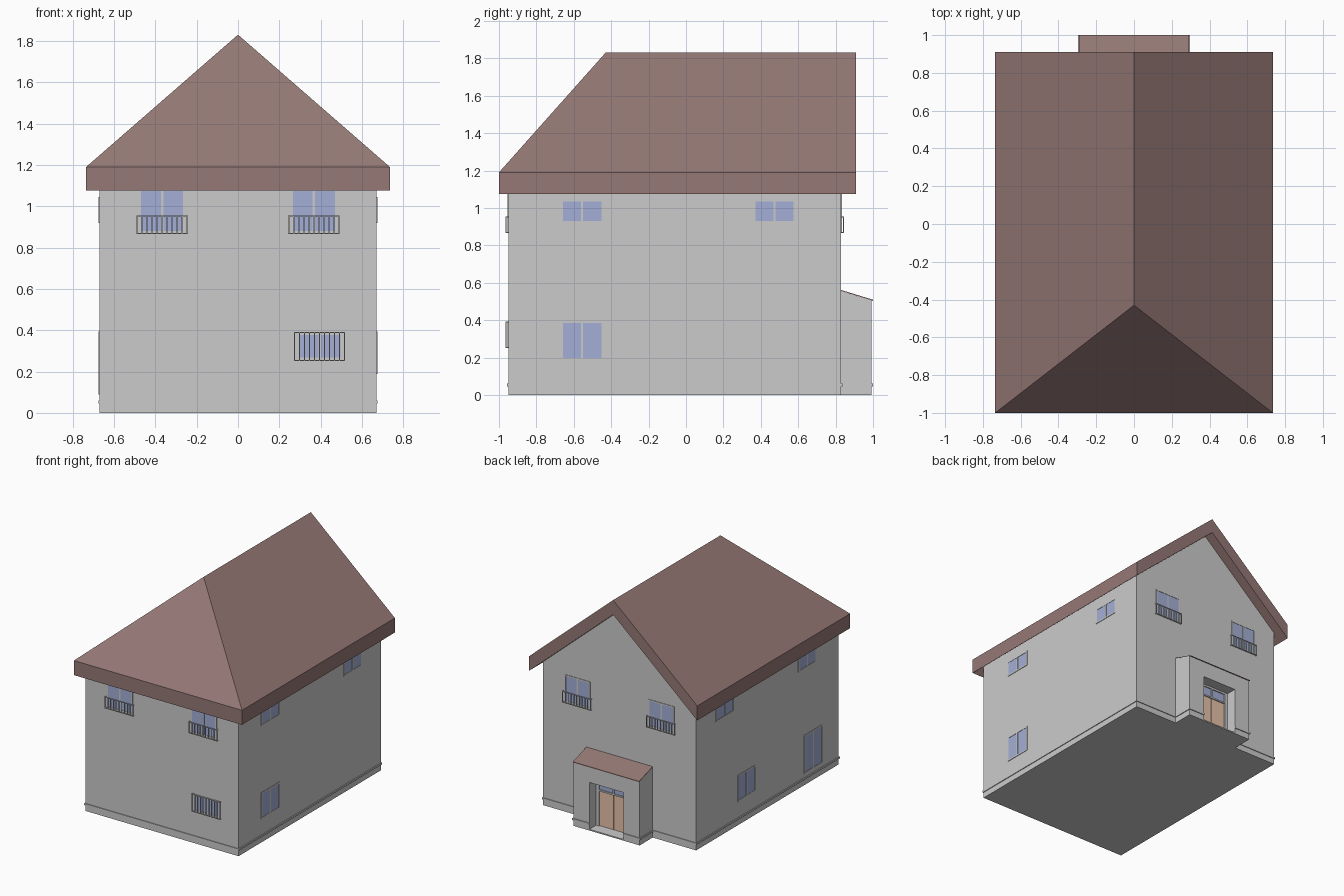
import bpy, bmesh

if "Cube" in bpy.data.objects:
    bpy.data.objects.remove(bpy.data.objects["Cube"])

def material(name, rgb):
    m = bpy.data.materials.new(name)
    m.diffuse_color = (*rgb, 1)
    m.use_nodes = True
    m.node_tree.nodes["Principled BSDF"].inputs["Base Color"].default_value = m.diffuse_color
    return m

BROWN = material("roof_brown", (0.30, 0.19, 0.18))
GLASS = material("glass_blue", (0.37, 0.43, 0.67))
TAN = material("door_tan", (0.80, 0.55, 0.40))
LIGHT = material("frame_light", (0.9, 0.9, 0.9))

def build(name, verts, faces, mat=None):
    me = bpy.data.meshes.new(name)
    bm = bmesh.new()
    vs = [bm.verts.new(v) for v in verts]
    for f in faces:
        bm.faces.new([vs[i] for i in f])
    bmesh.ops.recalc_face_normals(bm, faces=bm.faces[:])
    bm.to_mesh(me)
    bm.free()
    ob = bpy.data.objects.new(name, me)
    bpy.context.collection.objects.link(ob)
    if mat:
        me.materials.append(mat)
    return ob

CUBE = [(0, 1, 3, 2), (4, 6, 7, 5), (0, 4, 5, 1), (2, 3, 7, 6), (0, 2, 6, 4), (1, 5, 7, 3)]

def boxes(name, spans, mat=None):
    """One object made of axis-aligned boxes ((x0,x1),(y0,y1),(z0,z1))."""
    vs, fs = [], []
    for xs, ys, zs in spans:
        n = len(vs)
        vs += [(x, y, z) for x in sorted(xs) for y in sorted(ys) for z in sorted(zs)]
        fs += [tuple(i + n for i in f) for f in CUBE]
    return build(name, vs, fs, mat)

W, Y0, Y1 = 0.67, -0.95, 0.83          # wall half width, front and back
RW, R0, R1 = 0.735, -1.0, 0.91         # roof half width, front and back
EAVE, TOP, HIP, T = 1.19, 1.83, -0.43, 0.115
UNDER = EAVE - T + (RW - W) * (TOP - EAVE) / RW

# House walls, rising to the underside of the roof with a gable at the back
build("house_walls",
      [(-W, Y0, 0), (W, Y0, 0), (W, Y1, 0), (-W, Y1, 0),
       (-W, Y0, UNDER), (W, Y0, UNDER), (W, Y1, UNDER), (-W, Y1, UNDER), (0, Y1, TOP - T)],
      [(0, 3, 2, 1), (0, 1, 5, 4), (1, 2, 6, 5), (2, 3, 7, 8, 6), (3, 0, 4, 7)])

# Roof shell: hip at the front, open gable at the back
outer = [(-RW, R0, EAVE), (RW, R0, EAVE), (RW, R1, EAVE), (-RW, R1, EAVE), (0, HIP, TOP), (0, R1, TOP)]
slopes = [(0, 1, 4), (1, 2, 5, 4), (3, 0, 4, 5)]
rim = [0, 1, 2, 5, 3]
build("roof", outer + [(x, y, z - T) for x, y, z in outer],
      slopes + [tuple(i + 6 for i in reversed(f)) for f in slopes]
      + [(a, a + 6, b + 6, b) for a, b in zip(rim, rim[1:] + rim[:1])], BROWN)

# Porch: arch-shaped front profile run back to the wall, top sloping up
PX, PY, OX, OZ = 0.29, 0.993, 0.15, 0.38
prof = [(-PX, 0), (-OX, 0), (-OX, OZ), (OX, OZ), (OX, 0), (PX, 0), (PX, 0.505), (-PX, 0.505)]
n = len(prof)
build("porch_walls",
      [(x, PY, z) for x, z in prof] + [(x, Y1, 0.555 if z > 0.5 else z) for x, z in prof],
      [tuple(range(n))] + [(i, (i + 1) % n, (i + 1) % n + n, i + n) for i in range(n)])
build("porch_roof",
      [(x, y, z + dz) for x in (-PX, PX) for y, z in ((Y1, 0.555), (1.0, 0.503)) for dz in (0, 0.006)],
      CUBE, BROWN)
boxes("porch_floor", [((-OX, OX), (Y1, PY), (0, 0.01))])

# Double door with a glazed light above
DY = 0.90
boxes("door_leaves", [((s * 0.002, s * 0.125), (DY - 0.02, DY), (0.01, 0.285)) for s in (-1, 1)], TAN)
boxes("door_frame", [((s * 0.125, s * OX), (DY - 0.02, DY + 0.008), (0.01, OZ)) for s in (-1, 1)]
      + [((-0.125, 0.125), (DY - 0.02, DY + 0.008), z) for z in ((0.285, 0.297), (0.365, OZ))]
      + [((-0.005, 0.005), (DY - 0.02, DY + 0.008), (0.297, 0.365))], LIGHT)
boxes("door_toplight", [((-0.125, 0.125), (DY - 0.02, DY), (0.297, 0.365))], GLASS)

# Plinth band following the wall and porch outline, stopping at the door opening
E = 0.006
inner = [(0, Y0), (W, Y0), (W, Y1), (PX, Y1), (PX, PY), (OX, PY)]
out = [(0, Y0 - E), (W + E, Y0 - E), (W + E, Y1 + E), (PX + E, Y1 + E), (PX + E, 1.0), (OX, 1.0)]
ring = [(x, y, z) for (a, b) in zip(inner, out) for (x, y), z in
        ((a, 0.046), (b, 0.046), (b, 0.06), (a, 0.06))]
band = build("plinth_band", ring,
             [(4 * i + j, 4 * i + (j + 1) % 4, 4 * i + 4 + (j + 1) % 4, 4 * i + 4 + j)
              for i in range(5) for j in range(3)] + [(20, 21, 22, 23)])
band.modifiers.new("Mirror", 'MIRROR')

# Spans on a wall: u along it, d outward, z up
def on_wall(wall, u, d, z):
    if wall == "front":
        return u, (Y0 - d[0], Y0 - d[1]), z
    if wall == "back":
        return u, (Y1 + d[0], Y1 + d[1]), z
    s = 1 if wall == "right" else -1
    return (s * (W + d[0]), s * (W + d[1])), u, z

def window(wall, u0, u1, z0, z1):
    b, m, d = 0.011, (u0 + u1) / 2, (-0.01, 0.004)
    bars = [((u0, u0 + b), (z0, z1)), ((u1 - b, u1), (z0, z1)), ((m - b / 2, m + b / 2), (z0, z1)),
            ((u0, u1), (z0, z0 + b)), ((u0, u1), (z1 - b, z1))]
    boxes(wall + "_window_frame", [on_wall(wall, u, d, z) for u, z in bars], LIGHT)
    boxes(wall + "_window_glass",
          [on_wall(wall, (u0 + b, u1 - b), (-0.01, 0.0015), (z0 + b, z1 - b))], GLASS)

def railing(wall, u0, u1, z0, z1, bars=11):
    t, d = 0.005, (0.01, 0.015)
    parts = [on_wall(wall, (u0, u1), d, (z, z + t)) for z in (z0, z1 - t)]
    parts += [on_wall(wall, (u, u + t), (0, 0.01), (z, z + t))
              for u in (u0, u1 - t) for z in (z0, z1 - t)]
    for i in range(bars):
        u = u0 + (u1 - u0 - t) * i / (bars - 1)
        parts.append(on_wall(wall, (u, u + t), d, (z0 + t, z1 - t)))
    boxes(wall + "_railing", parts)

# Upper windows with railings, front and back
for wall in ("front", "back"):
    for c in (-0.367, 0.367):
        window(wall, c - 0.113, c + 0.113, 0.87, 1.085)
        railing(wall, c - 0.124, c + 0.124, 0.865, 0.955)

# Lower front window behind bars
window("front", 0.283, 0.507, 0.256, 0.389)
railing("front", 0.27, 0.518, 0.252, 0.392)

# Side windows
for wall in ("left", "right"):
    window(wall, -0.668, -0.442, 0.92, 1.045)
    window(wall, 0.36, 0.586, 0.92, 1.045)
window("right", -0.668, -0.442, 0.187, 0.395)
window("left", 0.09, 0.316, 0.187, 0.395)
window("left", -0.745, -0.519, 0.09, 0.395)
